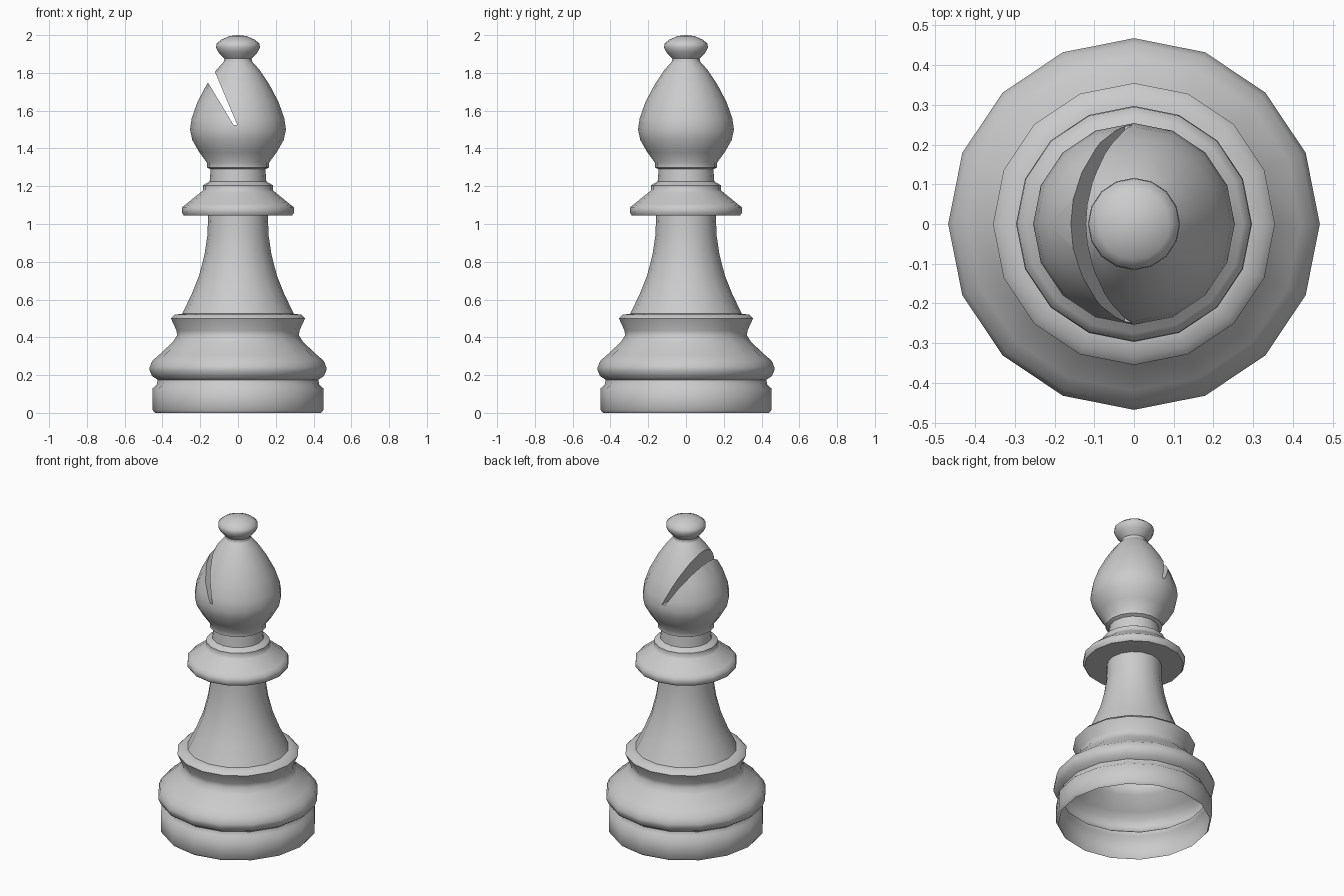
import bpy, bmesh, math

if "Cube" in bpy.data.objects:
    bpy.data.objects.remove(bpy.data.objects["Cube"])

SIDES = 16


def finish(ob, angle=50):
    bpy.ops.object.select_all(action='DESELECT')
    ob.select_set(True)
    bpy.context.view_layer.objects.active = ob
    bpy.ops.object.shade_smooth_by_angle(angle=math.radians(angle))


def mesh_object(name, bm):
    me = bpy.data.meshes.new(name)
    bm.to_mesh(me)
    bm.free()
    ob = bpy.data.objects.new(name, me)
    bpy.context.collection.objects.link(ob)
    return ob


def lathe(name, profile, capped=False):
    """Spin (radius, z) points, listed bottom to top, about the z axis."""
    bm = bmesh.new()
    rings = []
    for r, z in profile:
        if r == 0:
            rings.append([bm.verts.new((0, 0, z))] * SIDES)
        else:
            rings.append([bm.verts.new((r * math.cos(math.tau * i / SIDES),
                                        r * math.sin(math.tau * i / SIDES), z))
                          for i in range(SIDES)])
    for a, b in zip(rings, rings[1:]):
        for i in range(SIDES):
            j = (i + 1) % SIDES
            quad = [a[i], a[j], b[j], b[i]]
            bm.faces.new(list(dict.fromkeys(quad)))
    if capped:
        bm.faces.new(rings[0][::-1])
        bm.faces.new(rings[-1])
    return mesh_object(name, bm)


# Base: hollow, open underneath
finish(lathe("base", [
    (0.44, 0), (0.452, 0.015), (0.452, 0.13), (0.43, 0.15), (0.425, 0.175),
    (0.455, 0.195), (0.468, 0.225), (0.468, 0.24), (0.455, 0.275), (0.42, 0.305),
    (0.345, 0.375), (0.323, 0.41), (0.325, 0.435), (0.355, 0.50), (0.335, 0.52),
    (0.295, 0.525)]))

# Stem
finish(lathe("stem", [
    (0.295, 0.525), (0.245, 0.63), (0.205, 0.73), (0.177, 0.84), (0.162, 0.94),
    (0.158, 1.045)]))

# Collar and neck
finish(lathe("collar", [
    (0.158, 1.045), (0.287, 1.045), (0.297, 1.06), (0.295, 1.09), (0.275, 1.105),
    (0.195, 1.17), (0.185, 1.18), (0.185, 1.205), (0.15, 1.225), (0.145, 1.29)]))

# Mitre-shaped head with a slanted slot
head = lathe("head", [
    (0.145, 1.29), (0.165, 1.30), (0.165, 1.325), (0.205, 1.38), (0.242, 1.445),
    (0.254, 1.50), (0.245, 1.56), (0.215, 1.645), (0.165, 1.74), (0.115, 1.815),
    (0.075, 1.86)], capped=True)

bm = bmesh.new()
slot = [(-0.024, 1.525), (-0.004, 1.525), (-0.166, 1.91), (-0.256, 1.91)]
face = bm.faces.new([bm.verts.new((x, -0.4, z)) for x, z in slot])
ext = bmesh.ops.extrude_face_region(bm, geom=[face])["geom"]
bmesh.ops.translate(bm, vec=(0, 0.8, 0),
                    verts=[v for v in ext if isinstance(v, bmesh.types.BMVert)])
bmesh.ops.recalc_face_normals(bm, faces=bm.faces)
cutter = mesh_object("slot_cutter", bm)
cutter.hide_render = True

mod = head.modifiers.new("slot", 'BOOLEAN')
mod.operation = 'DIFFERENCE'
mod.solver = 'EXACT'
mod.object = cutter
bpy.context.view_layer.objects.active = head
bpy.ops.object.modifier_apply(modifier=mod.name)
bpy.data.objects.remove(cutter)

# Drop the hidden caps so the head continues the neck and finial
bm = bmesh.new()
bm.from_mesh(head.data)
caps = [f for f in bm.faces if all(v.co.z < 1.2905 for v in f.verts)
        or all(v.co.z > 1.8595 for v in f.verts)]
bmesh.ops.delete(bm, geom=caps, context='FACES')
bm.to_mesh(head.data)
bm.free()
finish(head)

# Finial on top
finish(lathe("finial", [
    (0.075, 1.86), (0.072, 1.875), (0.105, 1.91), (0.116, 1.935), (0.114, 1.955),
    (0.09, 1.975), (0.045, 1.995), (0, 2.0)]))
